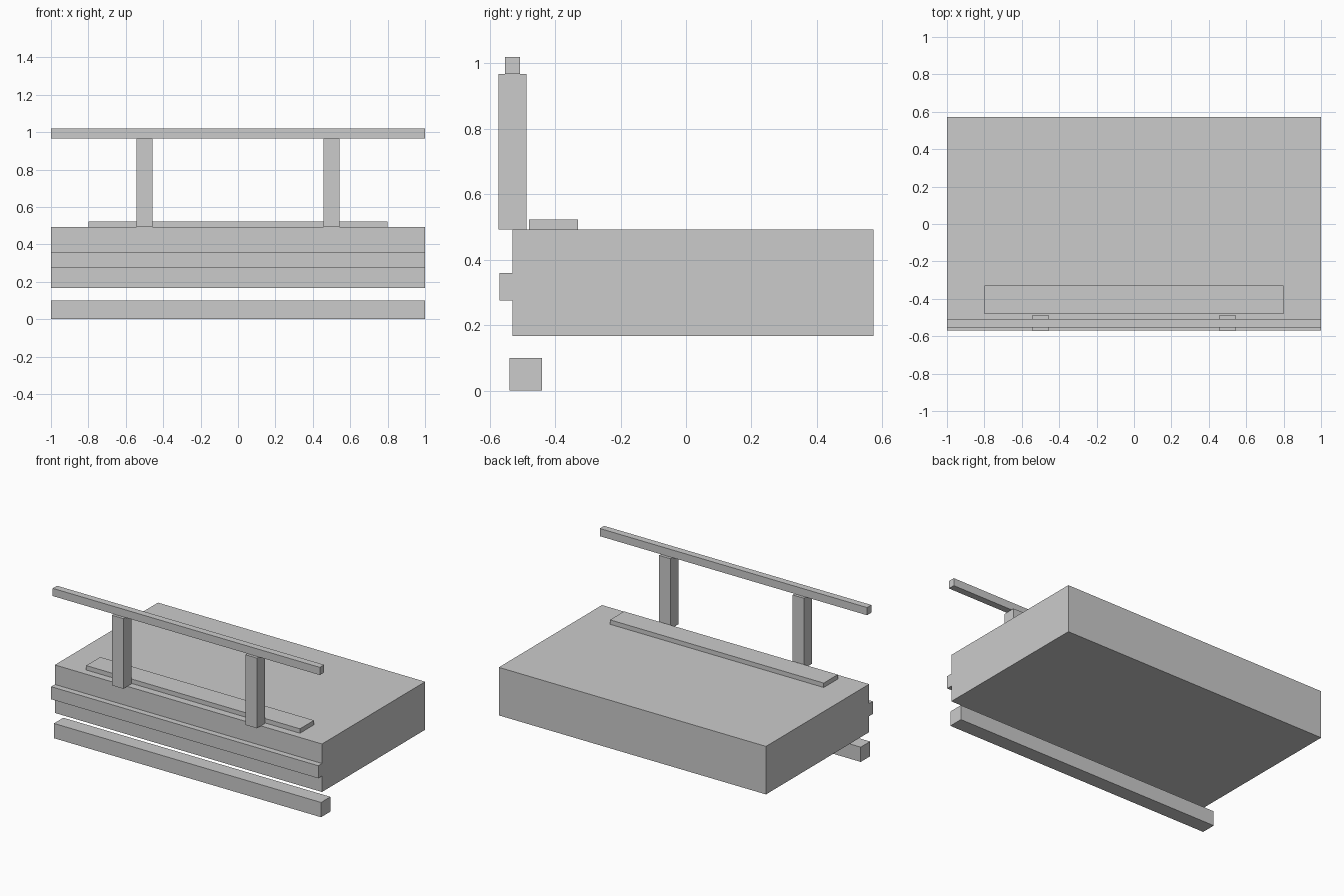
import bpy

if "Cube" in bpy.data.objects:
    bpy.data.objects.remove(bpy.data.objects["Cube"])

grey = bpy.data.materials.new("light_grey")
grey.diffuse_color = (0.6, 0.6, 0.6, 1)
grey.use_nodes = True
grey.node_tree.nodes["Principled BSDF"].inputs["Base Color"].default_value = grey.diffuse_color


def box(name, x, y, z):
    """Box spanning the (low, high) range on each axis."""
    bpy.ops.mesh.primitive_cube_add(size=1, location=[sum(r) / 2 for r in (x, y, z)])
    ob = bpy.context.object
    ob.name = name
    ob.scale = [r[1] - r[0] for r in (x, y, z)]
    bpy.ops.object.transform_apply(location=False, rotation=False, scale=True)
    ob.data.materials.append(grey)
    return ob


FULL = (-1, 1)

# Main slab with its front trim and the loose bar below
box("slab", FULL, (-0.53, 0.573), (0.167, 0.492))
box("front_trim", FULL, (-0.57, -0.53), (0.275, 0.36))
box("lower_bar", FULL, (-0.54, -0.44), (0, 0.1))

# Low plank on top of the slab
box("top_plank", (-0.8, 0.8), (-0.48, -0.33), (0.492, 0.522))

# Railing: two posts and a handrail
for side, cx in (("left", -0.5), ("right", 0.5)):
    box(side + "_post", (cx - 0.043, cx + 0.043), (-0.573, -0.487), (0.492, 0.967))
box("handrail", FULL, (-0.553, -0.507), (0.967, 1.019))
